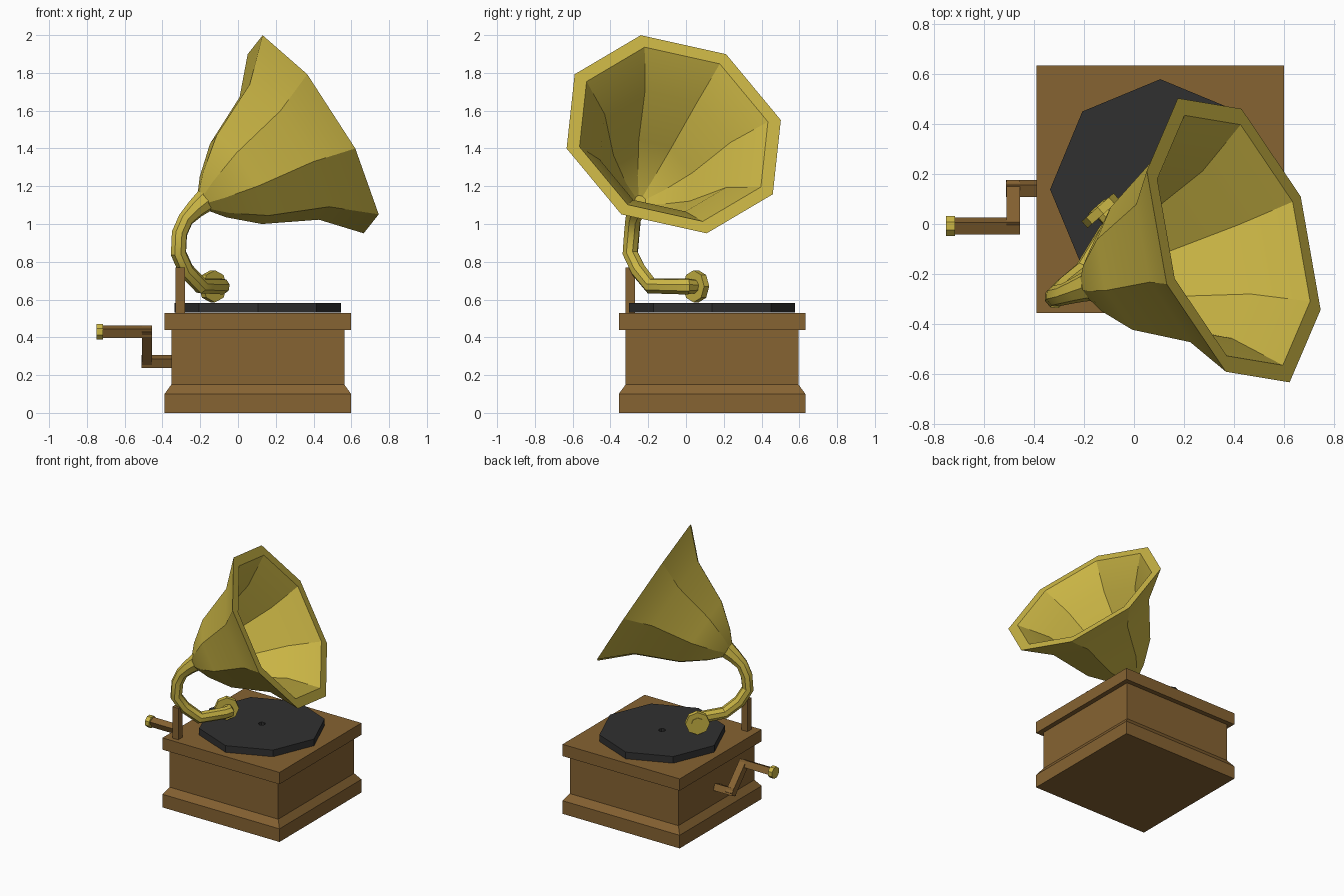
import bpy, bmesh, math
from mathutils import Vector as V

if "Cube" in bpy.data.objects:
    bpy.data.objects.remove(bpy.data.objects["Cube"])


def mat(name, c):
    m = bpy.data.materials.new(name)
    m.diffuse_color = (*c, 1)
    m.use_nodes = True
    m.node_tree.nodes["Principled BSDF"].inputs["Base Color"].default_value = m.diffuse_color
    return m


GOLD = mat("brass", (0.60, 0.47, 0.06))
WOOD = mat("wood", (0.24, 0.125, 0.032))
BLACK = mat("shellac", (0.03, 0.03, 0.03))


def loft(name, rings, n, m, phase=0.0, caps=True, angle=30):
    """Join n-sided rings given as (centre, u, v, radius)."""
    bm = bmesh.new()
    loops = []
    for c, u, v, r in rings:
        a = [phase + 2 * math.pi * i / n for i in range(n)]
        loops.append([bm.verts.new(c + r * (math.cos(t) * u + math.sin(t) * v)) for t in a])
    for p, q in zip(loops, loops[1:]):
        for i in range(n):
            j = (i + 1) % n
            bm.faces.new((p[i], p[j], q[j], q[i]))
    if caps:
        bm.faces.new(loops[0][::-1])
        bm.faces.new(loops[-1])
    bmesh.ops.recalc_face_normals(bm, faces=bm.faces)
    me = bpy.data.meshes.new(name)
    bm.to_mesh(me)
    bm.free()
    ob = bpy.data.objects.new(name, me)
    bpy.context.collection.objects.link(ob)
    me.materials.append(m)
    bpy.ops.object.select_all(action='DESELECT')
    ob.select_set(True)
    bpy.context.view_layer.objects.active = ob
    bpy.ops.object.shade_smooth_by_angle(angle=math.radians(angle))
    return ob


def lathe(name, origin, axis, profile, n, m, up=V((0, 0, 1)), **kw):
    """Profile points are (radius, distance along axis)."""
    origin, axis = V(origin), V(axis).normalized()
    u = (up - axis * up.dot(axis)).normalized()
    v = axis.cross(u)
    return loft(name, [(origin + axis * s, u, v, r) for r, s in profile], n, m, **kw)


def tube(name, path, n, m, **kw):
    """Path points are (x, y, z, radius); the frame is carried along the path."""
    pts = [V(p[:3]) for p in path]
    rings, prev, u = [], None, None
    for i, p in enumerate(pts):
        a = (p - pts[i - 1]).normalized() if i else None
        b = (pts[i + 1] - p).normalized() if i < len(pts) - 1 else None
        t = ((a or b) + (b or a)).normalized()
        if u is None:
            u = t.orthogonal().normalized()
        else:
            u = prev.rotation_difference(t) @ u
        prev = t
        rings.append((p, u, t.cross(u), path[i][3]))
    return loft(name, rings, n, m, **kw)


X, Y, Z = V((1, 0, 0)), V((0, 1, 0)), V((0, 0, 1))
cx, cy = 0.105, 0.138

# Wooden case with plinth and overhanging lid
lathe("case", (cx, cy, 0), Z,
      [(r * math.sqrt(2), z) for r, z in
       [(.494, 0), (.494, .10), (.458, .15), (.458, .44), (.494, .44), (.494, .53)]],
      4, WOOD, up=X, phase=math.pi / 4)

# Octagonal record with centre hole
lathe("record", (cx, cy, 0), Z, [(.025, .531), (.44, .531), (.44, .582), (.025, .582), (.025, .531)],
      8, BLACK, up=X, caps=False)

# Post holding the pipe
lathe("support_post", (-.305, -.295, 0), Z, [(.035, .53), (.035, .77)], 4, WOOD, up=X, phase=math.pi / 4)

# Crank: shaft, slanted arm, grip and knob
q = .036
k = math.radians(22)
lathe("crank_shaft", (-.34, .142, .272), -X, [(q, 0), (q, .17)], 4, WOOD, phase=k)
lathe("crank_grip", (-.455, -.008, .43), -X, [(q, 0), (q, .265)], 4, WOOD, phase=k)
h = V((0, -.15, .158))
lathe("crank_arm", V((-.482, .142, .272)) - h * .09, h, [(.038, 0), (.038, h.length * 1.18)],
      4, WOOD, up=X, phase=math.pi / 4)
lathe("crank_knob", (-.715, -.008, .43), -X, [(.044, 0), (.044, .035)], 8, GOLD, phase=math.pi / 8)

# Horn: outer flare, flat rim, inner flare down to the throat
mouth, axis = V((.398, -.065, 1.475)), V((.824, .257, .506))
lathe("horn", mouth, axis,
      [(.062, -.70), (.14, -.633), (.275, -.475), (.42, -.185), (.614, 0),
       (.54, 0), (.375, -.175), (.235, -.46), (.11, -.62), (.03, -.69)],
      8, GOLD, up=V((-.268, -.175, .525)))

# Curved pipe from the horn throat to the sound box
r = .043
tube("pipe", [(-.17, -.243, 1.127, .064), (-.225, -.262, 1.08, .052), (-.277, -.28, 1.025, r),
              (-.31, -.287, .95, r), (-.315, -.295, .845, r), (-.275, -.252, .755, r),
              (-.195, -.185, .672, r), (-.10, -.03, .67, r), (-.085, .01, .67, r), (-.125, .05, .67, .036)],
     8, GOLD)

# Sound box with raised centre
d = V((-.66, .75, 0)).normalized()
s = V((-.135, .055, .67))
lathe("sound_box", s - d * .02, d, [(.085, 0), (.085, .036)], 8, GOLD)
lathe("sound_box_boss", s, d, [(.045, 0), (.045, .022)], 8, GOLD)
